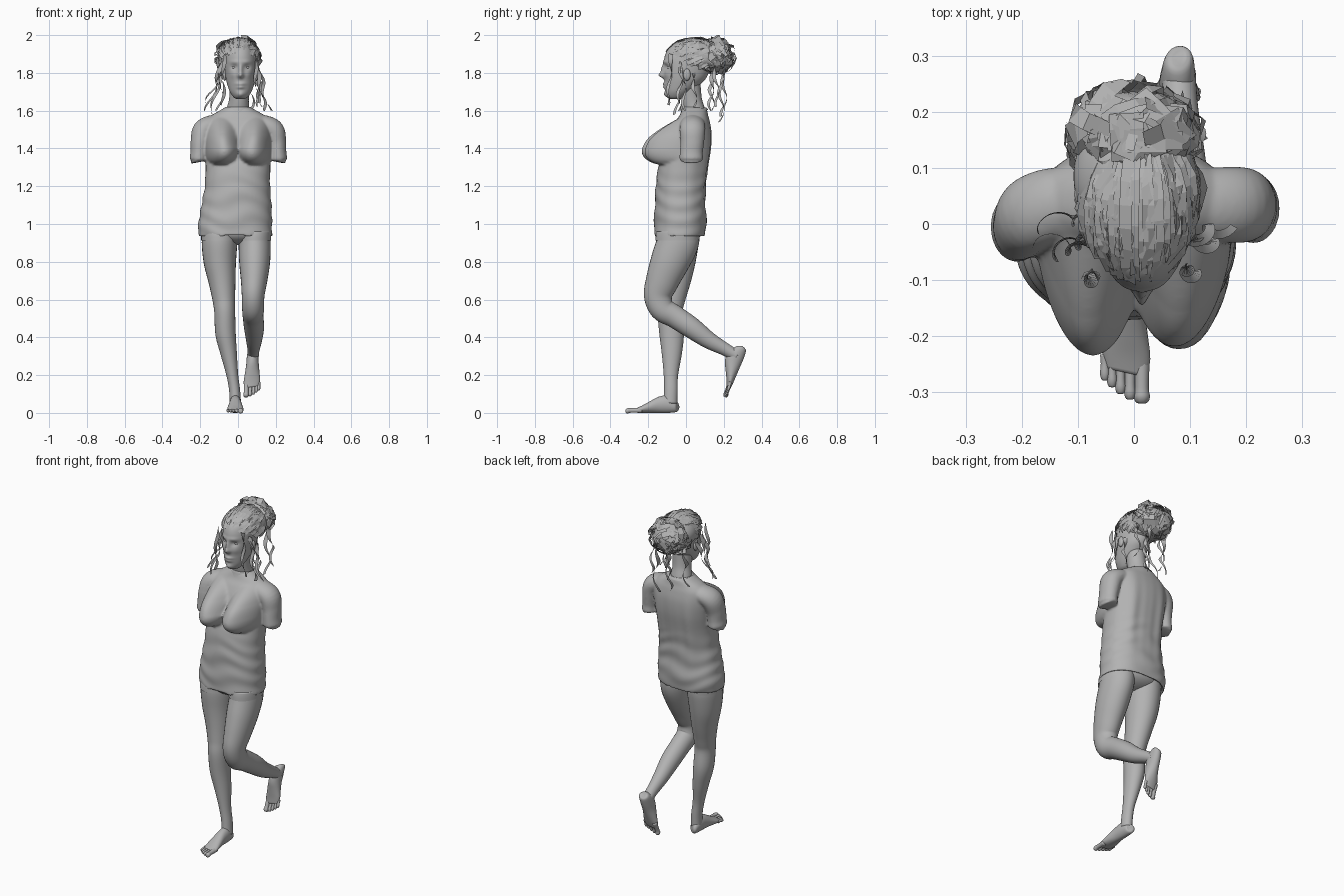
import bpy, bmesh, math, random
from mathutils import Vector as V

if "Cube" in bpy.data.objects:
    bpy.data.objects.remove(bpy.data.objects["Cube"])

random.seed(4)
grey = bpy.data.materials.new("grey")
grey.diffuse_color = (0.45, 0.45, 0.45, 1)
grey.use_nodes = True
grey.node_tree.nodes["Principled BSDF"].inputs["Base Color"].default_value = grey.diffuse_color


def finish(name, bm, smooth=True, normals=True):
    if normals:
        bmesh.ops.recalc_face_normals(bm, faces=bm.faces)
    me = bpy.data.meshes.new(name)
    bm.to_mesh(me)
    bm.free()
    me.materials.append(grey)
    ob = bpy.data.objects.new(name, me)
    bpy.context.collection.objects.link(ob)
    for p in me.polygons:
        p.use_smooth = smooth
    return ob


def spline(pts, steps):
    """Catmull-Rom through tuples of any length."""
    out, n = [], len(pts)
    for i in range(n - 1):
        a, b, c, d = (pts[min(max(i + k, 0), n - 1)] for k in (-1, 0, 1, 2))
        for s in range(steps):
            t = s / steps
            out.append([q + .5 * t * (r - p + t * (2 * p - 5 * q + 4 * r - e + t * (3 * (q - r) + e - p)))
                        for p, q, r, e in zip(a, b, c, d)])
    return out + [list(pts[-1])]


def skin(bm, rings, caps=(True, True)):
    vs = [[bm.verts.new(p) for p in r] for r in rings]
    n = len(vs[0])
    for a, b in zip(vs, vs[1:]):
        for i in range(n):
            bm.faces.new((a[i], a[(i + 1) % n], b[(i + 1) % n], b[i]))
    if caps[0]:
        bm.faces.new(vs[0])
    if caps[1]:
        bm.faces.new(vs[-1])


def tube(name, pts, ref, seg=28, steps=5, caps=(True, True)):
    """Limb along (x, y, z, r1, r2); r1 lies along ref."""
    P = spline(pts, steps)
    rings = []
    for i, p in enumerate(P):
        t = (V(P[min(i + 1, len(P) - 1)][:3]) - V(P[max(i - 1, 0)][:3])).normalized()
        u = (V(ref) - V(ref).dot(t) * t).normalized()
        w = t.cross(u)
        rings.append([V(p[:3]) + u * p[3] * math.cos(a) + w * p[4] * math.sin(a)
                      for a in (math.tau * k / seg for k in range(seg))])
    bm = bmesh.new()
    skin(bm, rings, caps)
    return finish(name, bm)


def stack(name, pts, shape, seg, steps, caps=(True, True), power=1.0):
    """Horizontal rings (z, x, y, rx, ry) passed through a shaping function."""
    f = lambda c: math.copysign(abs(c) ** power, c)
    rings = []
    for z, x, y, rx, ry in spline(pts, steps):
        rings.append([shape(V((x + rx * f(math.cos(a)), y + ry * f(math.sin(a)), z)), math.sin(a))
                      for a in (math.tau * k / seg for k in range(seg))])
    bm = bmesh.new()
    skin(bm, rings, caps)
    return finish(name, bm)


def ball(name, c, r, sub=3):
    bm = bmesh.new()
    bmesh.ops.create_icosphere(bm, subdivisions=sub, radius=1)
    for v in bm.verts:
        v.co = V(c) + V([a * b for a, b in zip(v.co, r)])
    return finish(name, bm)


def bump(p, x, z, sx, sz):
    return math.exp(-((p.x - x) / sx) ** 2 - ((p.z - z) / sz) ** 2)


# Shirt with bust and soft folds
def shirt_shape(p, s):
    front, x0, z0 = max(0, -s) ** .4, p.x, p.z - 1.4
    for x, amp in ((-.093, .135), (.094, .118)):
        r2 = ((x0 - x) / .096) ** 2 + (z0 / (.165 if z0 > 0 else .088)) ** 2
        p.y -= front * amp * max(0, 1 - r2) ** (.65 + .6 * max(0, min(1, z0 / .08)))
    low = max(0, min(1, (1.3 - p.z) / .1))
    fold = math.sin(p.z * 62 + p.x * 11 + 2 * math.sin(p.x * 17 + p.z * 9)) * .0028 * low
    p.y += fold * s
    p.x += fold * (1 if p.x > 0 else -1) * (1 - abs(s))
    back = max(0, s) * math.exp(-((p.z - 1.3) / .2) ** 2)
    p.y += back * (.006 * math.cos(p.x * 60) - .012 * math.exp(-(p.x / .03) ** 2))
    return p


parts = [stack("shirt", [
    (.95, -.015, -.035, .18, .122), (.935, -.015, -.035, .194, .133), (1.0, -.015, -.03, .195, .139),
    (1.1, -.008, -.03, .185, .135), (1.2, -.003, -.025, .173, .135), (1.3, 0, -.012, .171, .135),
    (1.4, 0, .012, .175, .125), (1.48, 0, .025, .179, .113), (1.54, 0, .035, .173, .093),
    (1.575, 0, .042, .14, .076), (1.603, 0, .045, .092, .067), (1.615, 0, .043, .074, .06)],
    shirt_shape, 112, 9, (True, True), .88)]

# Sleeves with recessed ends
for name, s, dx, dy in (("right_sleeve", -1, 0, -.005), ("left_sleeve", 1, .004, .028)):
    parts.append(tube(name, [
        (s * .08, .04, 1.53, .056, .048), (s * .14, .035, 1.525, .066, .051),
        (s * .184 + dx, .02 + dy * .5, 1.495, .068, .057), (s * .2 + dx, .005 + dy, 1.435, .063, .051),
        (s * .206 + dx, dy, 1.38, .061, .046), (s * .209 + dx, dy, 1.342, .062, .047),
        (s * .209 + dx, dy, 1.343, .05, .036), (s * .208 + dx, dy, 1.362, .046, .032)], (0, 1, 0)))

# Fuse torso and sleeves into one garment with soft seams
bpy.ops.object.select_all(action='DESELECT')
for ob in parts:
    ob.select_set(True)
bpy.context.view_layer.objects.active = parts[0]
bpy.ops.object.join()
fuse = parts[0].modifiers.new("fuse", 'REMESH')
fuse.mode, fuse.voxel_size, fuse.use_smooth_shade = 'VOXEL', .006, True
soft = parts[0].modifiers.new("soften", 'SMOOTH')
soft.factor, soft.iterations = .5, 6

# Legs
stance = [(-.095, -.04, .96, .09, .11), (-.098, -.045, .9, .094, .112), (-.096, -.05, .8, .086, .1),
          (-.085, -.06, .7, .072, .085), (-.075, -.075, .6, .06, .07), (-.07, -.085, .53, .055, .065),
          (-.066, -.076, .42, .054, .065), (-.05, -.075, .32, .044, .054), (-.03, -.08, .2, .031, .038),
          (-.018, -.08, .12, .029, .036), (-.014, -.083, .05, .03, .037)]
bent = [(.082, -.04, .96, .083, .11), (.088, -.045, .9, .085, .112), (.088, -.085, .8, .082, .103),
        (.085, -.125, .7, .07, .088), (.08, -.148, .62, .06, .075), (.08, -.125, .55, .058, .066),
        (.08, -.06, .51, .055, .06), (.085, .03, .45, .053, .056), (.085, .12, .385, .042, .045),
        (.082, .21, .335, .032, .034), (.08, .27, .3, .03, .03)]
for name, pts in (("right", stance), ("left", bent)):
    tube(name + "_leg", pts, (1, 0, 0))
    # Short trouser cuff around the top of the thigh
    x, y, z, a, b = pts[1]
    stack(name + "_shorts_cuff", [(h, x, y - k, a + .003, b + .003) for h, k in ((.96, -.004), (.94, 0), (.912, .002))],
          lambda p, s: p, 32, 3, (True, False))
ball("shorts_seat", (-.008, -.035, .96), (.175, .12, .072))


# Feet: profile along the sole (length, height, half width, half height) and five toes
def foot(name, origin, fwd, up, inner):
    o, f, u = V(origin), V(fwd).normalized(), V(up).normalized()
    side = f.cross(u).normalized()
    side *= math.copysign(1, side.x) * inner
    bm = bmesh.new()

    def add(prof, x0, seg, slant=0):
        skin(bm, [[o + side * (x0 + w * math.cos(a)) + f * (s + slant * math.cos(a)) + u * (h + r * math.sin(a))
                   for a in (math.tau * k / seg for k in range(seg))]
                  for s, h, w, r in spline(prof, 4)])
    add([(0, .032, .012, .014), (.008, .034, .025, .029), (.05, .046, .031, .046), (.1, .043, .033, .043),
         (.15, .03, .039, .03), (.19, .019, .043, .019), (.222, .012, .036, .011)], 0, 24, .008)
    for x, end, r in ((.028, .277, .0145), (.007, .27, .0105), (-.01, .26, .0095), (-.025, .248, .009),
                      (-.038, .236, .0085)):
        add([(.19, .014, r, r), (end - .03, .013, r * .85, r * .85), (end - .012, .011, r, r),
             (end - .002, .01, r * .7, r * .7), (end, .01, r * .2, r * .2)], x, 10)
    finish(name, bm)


foot("right_foot", (-.014, -.043, 0), (0, -1, 0), (0, 0, 1), 1)
foot("left_foot", (.08, .325, .333), (-.01, -.11, -.255), (0, -.918, .396), -1)

# Neck
tube("neck", [(0, .055, 1.55, .07, .06), (0, .045, 1.6, .062, .056), (.005, .03, 1.66, .052, .054),
              (.01, .02, 1.75, .054, .056)], (1, 0, 0))
tube("collar", [(0, .044, 1.595, .086, .074), (0, .042, 1.611, .077, .065), (0, .042, 1.618, .069, .058)],
     (1, 0, 0), seg=40, caps=(False, False))

# Head with modelled face
HX = .014


def face_shape(p, s):
    m = max(0, -s)
    out = .023 * bump(p, HX, 1.787, .016, .014) + .016 * bump(p, HX, 1.815, .012, .03)
    out += .01 * bump(p, HX, 1.741, .024, .008) + .01 * bump(p, HX, 1.724, .02, .008)
    out += .012 * bump(p, HX, 1.685, .022, .016)
    for e in (-1, 1):
        out -= .013 * bump(p, HX + e * .034, 1.83, .019, .013)
        out += .006 * bump(p, HX + e * .034, 1.858, .028, .01)
        out += .007 * bump(p, HX + e * .045, 1.79, .02, .02)
    p.y -= out * m
    return p


stack("head", [(1.662, HX, -.055, .022, .025), (1.672, HX, -.052, .038, .045), (1.7, HX, -.04, .057, .068),
               (1.74, HX, -.018, .071, .095), (1.78, HX, -.002, .08, .113), (1.84, HX, .005, .085, .122),
               (1.89, HX, .008, .082, .12), (1.93, HX, .01, .068, .1), (1.96, HX, .01, .035, .05)],
      face_shape, 96, 8)
for n, e in (("right", -1), ("left", 1)):
    ball(n + "_eye", (HX + e * .034, -.085, 1.829), (.014, .014, .0095), 2)
    ball(n + "_ear", (HX + e * .084, .005, 1.79), (.011, .02, .033), 2)

# Swept-back hair: inner mass, then strips from hairline to bun
C, R = V((.008, .012, 1.835)), V((.097, .13, .136))


def on_skull(d, k=1.0):
    return C + V([a * b for a, b in zip(d.normalized(), R)]) * k


ball("hair_mass", (.002, .085, 1.885), (.11, .125, .087), 4)


def ribbon(bm, pts, sides):
    vs = [(bm.verts.new(p - s), bm.verts.new(p + s)) for p, s in zip(pts, sides)]
    for a, b in zip(vs, vs[1:]):
        bm.faces.new((a[0], a[1], b[1], b[0]))


bm = bmesh.new()
knot = V((0, 1, .45)).normalized()
for i in range(150):
    phi = math.radians(-160 + 320 * i / 149 + random.uniform(-4, 4))
    h = .52 * max(0, math.cos(phi)) ** .6 - .25 * max(0, -math.cos(phi)) + random.uniform(.0, .4)
    d0 = V((math.sin(phi), -math.cos(phi), h)).normalized()
    k, wd = random.uniform(1, 1.05), random.uniform(.006, .014)
    pts, sides = [], []
    for j in range(8):
        d = d0.slerp(knot, j / 8.5)
        p = on_skull(d, k + random.uniform(-.018, .018))
        p += V((0, .045, .02)) * (j / 7) ** 1.5 + V((d.x, 0, 0)) * .05 * (j / 7) ** .7
        t = d0.slerp(knot, j / 8.5 + .02) - d
        pts.append(p)
        sides.append((t.cross(d).normalized() + d * random.uniform(-.6, .6)) * wd)
    ribbon(bm, pts, sides)
finish("swept_hair", bm, False, False)

# Messy bun: core and crumpled cards of two sizes
B, BR = V((-.003, .158, 1.887)), (.117, .098, .096)
ball("bun_core", B, [r * .8 for r in BR], 3)
bm = bmesh.new()
for i in range(130):
    d = V([random.gauss(0, 1) for _ in range(3)]).normalized()
    q = V([random.gauss(0, 1) for _ in range(3)])
    t = (q - q.dot(d) * d).normalized()
    big = i % 3 == 0
    k, wd = random.uniform(.82, 1.06), random.uniform(.02, .032) if big else random.uniform(.009, .018)
    pts, sides = [], []
    for j in range(4):
        e = (d + t * (j - 1.5) * .32).normalized()
        p = B + V([a * b for a, b in zip(e, BR)]) * (k + random.uniform(-.1, .08))
        pts.append(V((p.x, p.y, min(p.z, 1.982))))
        sides.append((t.cross(d) + d * random.uniform(-.5, .5)) * wd * (.6 if abs(d.z) < .3 else 1))
    ribbon(bm, pts, sides)
finish("bun_cards", bm, False, False)

# Loose curls: start, end, wave size
bm = bmesh.new()
for a, b, w in (((-.08, -.04, 1.86), (-.165, -.03, 1.6), .014), ((-.085, -.02, 1.85), (-.14, -.05, 1.58), .012),
                ((-.07, -.09, 1.9), (-.085, -.1, 1.63), .01), ((-.08, .02, 1.82), (-.17, .0, 1.64), .012),
                ((.1, -.03, 1.86), (.165, .0, 1.6), .014), ((.105, -.02, 1.83), (.14, -.04, 1.6), .012),
                ((.09, -.08, 1.9), (.105, -.09, 1.64), .01), ((.1, .04, 1.8), (.11, .05, 1.62), .01),
                ((.06, .2, 1.83), (.07, .18, 1.54), .018), ((-.02, .2, 1.82), (-.03, .2, 1.57), .016),
                ((-.08, .15, 1.83), (-.1, .13, 1.6), .016), ((.03, .14, 1.8), (.02, .13, 1.6), .012),
                ((.1, .15, 1.84), (.12, .17, 1.62), .014)):
    ph = random.uniform(0, 6)
    pts, sides = [], []
    for j in range(22):
        t = j / 21
        ang = ph + t * 9
        pts.append(V(a).lerp(V(b), t) + V((math.cos(ang), math.sin(ang), 0)) * w * min(1, 2 * t))
        sides.append(V((-math.sin(ang * .6), math.cos(ang * .6), .3)) * (.012 * (1 - .4 * t)))
    ribbon(bm, pts, sides)
finish("loose_curls", bm, True, False)
